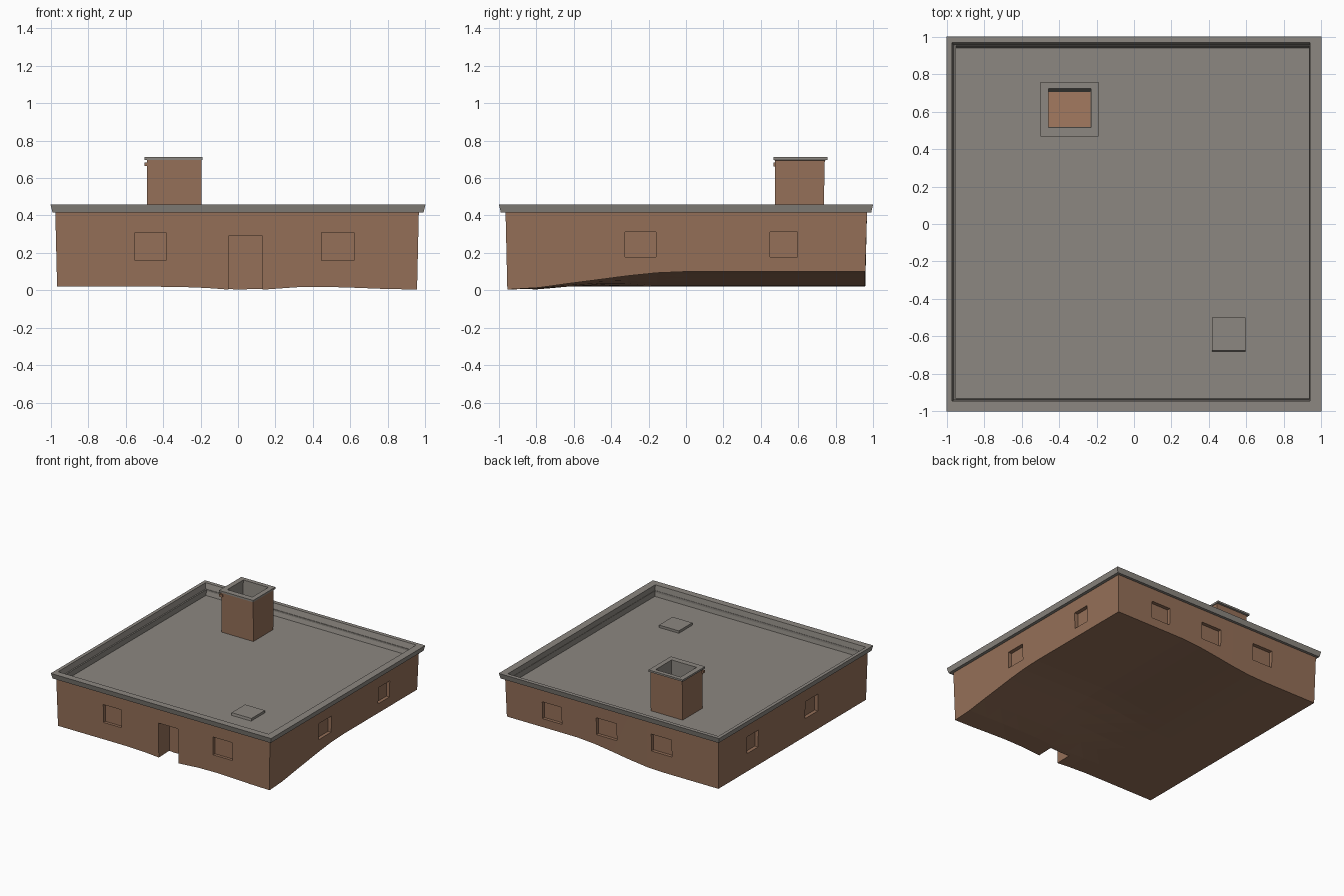
import bpy, bmesh, math

if "Cube" in bpy.data.objects:
    bpy.data.objects.remove(bpy.data.objects["Cube"])


def material(name, rgb):
    m = bpy.data.materials.new(name)
    m.diffuse_color = (*rgb, 1)
    m.use_nodes = True
    m.node_tree.nodes["Principled BSDF"].inputs["Base Color"].default_value = m.diffuse_color
    return m


BROWN = material("brown_clay", (0.30, 0.162, 0.098))
LIGHT = material("light_clay", (0.37, 0.195, 0.118))
GREY = material("grey_stone", (0.262, 0.243, 0.218))


def finish(name, bm, mats):
    bmesh.ops.recalc_face_normals(bm, faces=bm.faces)
    me = bpy.data.meshes.new(name)
    bm.to_mesh(me)
    bm.free()
    for m in mats:
        me.materials.append(m)
    ob = bpy.data.objects.new(name, me)
    bpy.context.collection.objects.link(ob)
    return ob


def loft(name, rings, mats):
    """Stack rectangles (x0, x1, y0, y1, z, material of the band above)."""
    bm = bmesh.new()
    loops = [[bm.verts.new((x, y, z)) for x, y in ((a, c), (b, c), (b, d), (a, d))]
             for a, b, c, d, z, _ in rings]
    bm.faces.new(loops[0][::-1]).material_index = rings[0][5]
    for lo, hi, r in zip(loops, loops[1:], rings):
        for i in range(4):
            j = (i + 1) % 4
            bm.faces.new((lo[i], lo[j], hi[j], hi[i])).material_index = r[5]
    bm.faces.new(loops[-1]).material_index = rings[-1][5]
    return finish(name, bm, mats)


def add_box(bm, x0, x1, y0, y1, z0, z1):
    for v in bmesh.ops.create_cube(bm, size=1)["verts"]:
        v.co.x = x1 if v.co.x > 0 else x0
        v.co.y = y1 if v.co.y > 0 else y0
        v.co.z = z1 if v.co.z > 0 else z0


def ease(a, b, t):
    t = max(0, min(1, (t - a) / (b - a)))
    return t * t * (3 - 2 * t)


def ground(x, y):
    """Uneven underside: rises towards the back right, dips at the door."""
    rise = 0.08 * ease(-0.45, 0.35, x) * ease(-0.9, 0.0, y)
    dip = 0.02 * math.exp(-((x - 0.04) / 0.2) ** 2 - ((y + 0.96) / 0.4) ** 2)
    corner = 0.015 * ease(0.4, 0.95, x) * (1 - ease(-0.95, -0.6, y))
    return 0.02 + rise - dip - corner


# Walls: closed block with an uneven underside and a slight taper
N = 14


def spread(i, lo, hi):
    """Even lines, with one close to each outer edge."""
    if i in (0, N):
        return lo if i == 0 else hi
    return lo + 0.012 + (hi - lo - 0.024) * (i - 1) / (N - 2)


bm = bmesh.new()
low, top = {}, {}
for i in range(N + 1):
    for j in range(N + 1):
        x, y = spread(i, -0.975, 0.965), spread(j, -0.965, 0.968)
        edge = i in (0, N) or j in (0, N)
        low[i, j] = bm.verts.new((x * 0.99, y * 0.99, ground(x, y)))
        top[i, j] = bm.verts.new((x, y, 0.425 if edge else 0.355))
for i in range(N):
    for j in range(N):
        bm.faces.new((low[i, j], low[i, j + 1], low[i + 1, j + 1], low[i + 1, j]))
        bm.faces.new((top[i, j], top[i + 1, j], top[i + 1, j + 1], top[i, j + 1]))
    for a, b in (((i, 0), (i + 1, 0)), ((i + 1, N), (i, N)),
                 ((0, i + 1), (0, i)), ((N, i), (N, i + 1))):
        bm.faces.new((low[a], low[b], top[b], top[a]))
bmesh.ops.triangulate(bm, faces=bm.faces)
walls = finish("walls", bm, [BROWN])

# Door and window recesses
bm = bmesh.new()
add_box(bm, -0.05, 0.13, -1.1, -0.82, -0.1, 0.29)
D = 0.935
for a, b in ((-0.55, -0.385), (0.445, 0.62)):
    add_box(bm, a, b, -1.1, -D, 0.16, 0.308)
for a, b in ((-0.545, -0.36), (-0.045, 0.14), (0.455, 0.63)):
    add_box(bm, a, b, D, 1.1, 0.17, 0.31)
for a, b in ((-0.325, -0.16), (0.45, 0.595)):
    add_box(bm, D - 0.005, 1.1, a, b, 0.178, 0.312)
    add_box(bm, -1.1, -D - 0.005, a, b, 0.17, 0.31)
cutter = finish("recess_cutter", bm, [BROWN])
cutter.hide_render = True
mod = walls.modifiers.new("recesses", "BOOLEAN")
mod.operation = "DIFFERENCE"
mod.object = cutter
for solver in ("EXACT", "MANIFOLD", "FLOAT"):
    mod.solver = solver
    bpy.context.view_layer.update()
    cut = bpy.data.meshes.new_from_object(
        walls.evaluated_get(bpy.context.evaluated_depsgraph_get()))
    if len(cut.polygons) > len(walls.data.polygons):
        walls.data = cut
        break
walls.modifiers.clear()
bpy.data.objects.remove(cutter)

# Roof: parapet rim with sunken floor
loft("roof", [
    (-0.95, 0.935, -0.935, 0.95, 0.362, 0),
    (-0.95, 0.935, -0.935, 0.95, 0.415, 0),
    (-0.99, 0.99, -0.99, 0.99, 0.415, 0),
    (-1.0, 1.0, -1.0, 1.0, 0.458, 0),
    (-0.972, 0.94, -0.945, 0.968, 0.458, 0),
    (-0.95, 0.935, -0.93, 0.94, 0.37, 0),
], [GREY])

# Roof hatch
loft("roof_hatch", [
    (0.415, 0.595, -0.68, -0.5, 0.365, 0),
    (0.415, 0.595, -0.675, -0.5, 0.39, 0),
], [GREY])

# Chimney: brown shaft, grey cap and lining, brown bottom
loft("chimney", [
    (-0.485, -0.195, 0.478, 0.735, 0.365, 0),
    (-0.485, -0.195, 0.475, 0.742, 0.695, 1),
    (-0.5, -0.19, 0.468, 0.757, 0.697, 1),
    (-0.5, -0.19, 0.468, 0.757, 0.712, 1),
    (-0.457, -0.23, 0.515, 0.722, 0.712, 1),
    (-0.455, -0.232, 0.517, 0.703, 0.42, 2),
], [BROWN, GREY, LIGHT])

# Small nub on the chimney corner
bm = bmesh.new()
add_box(bm, -0.5, -0.47, 0.468, 0.49, 0.663, 0.682)
finish("chimney_nub", bm, [BROWN])
